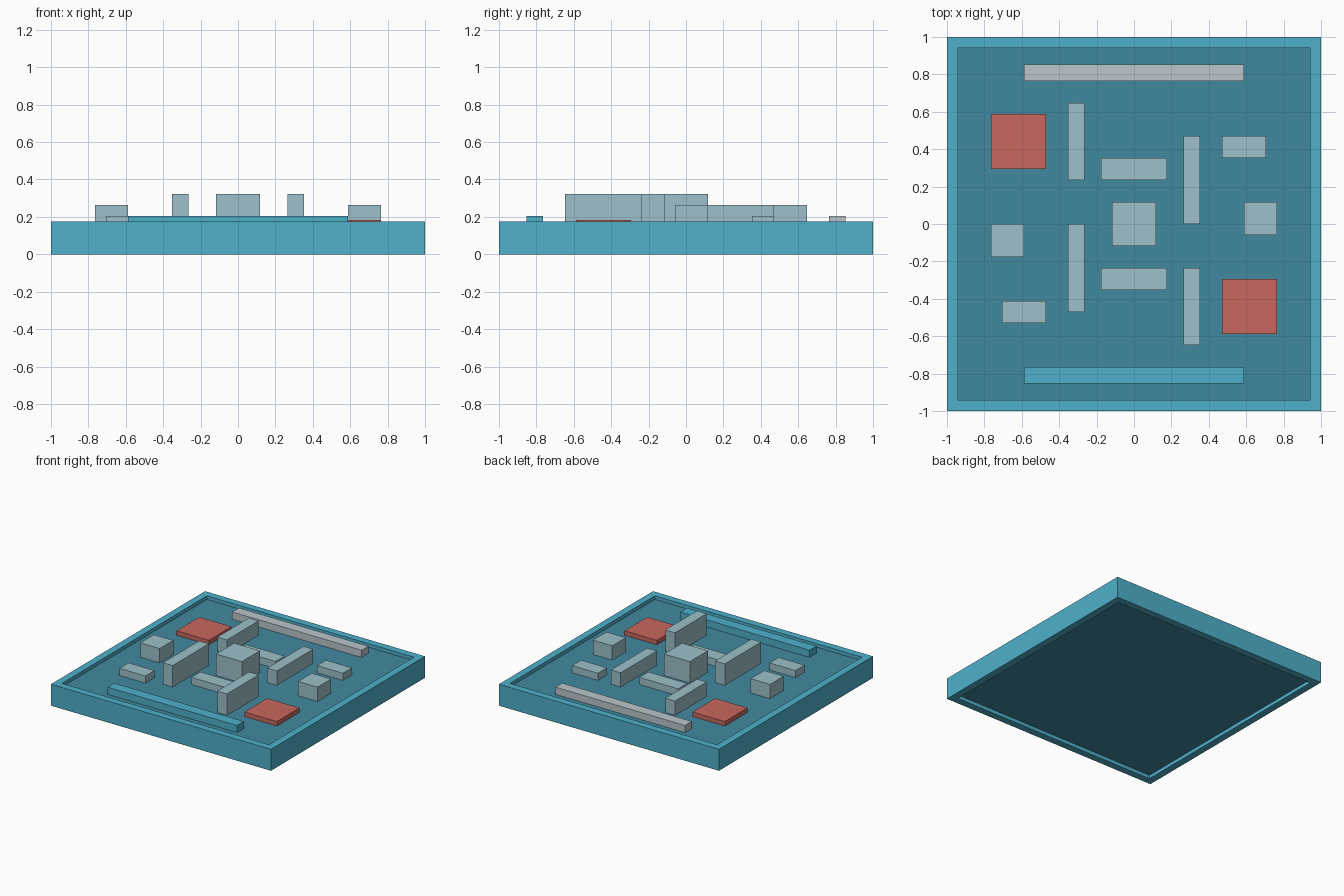
import bpy
import bmesh

UNIT = 2 / 34          # layout module: the tray is 34 modules wide
FLOOR_LOW, FLOOR_TOP, RIM_TOP = 0.5, 2.5, 3.0

if "Cube" in bpy.data.objects:
    bpy.data.objects.remove(bpy.data.objects["Cube"], do_unlink=True)


def material(name, rgb):
    # sRGB bytes to linear colour
    lin = [((c / 255 + 0.055) / 1.055) ** 2.4 for c in rgb]
    mat = bpy.data.materials.new(name)
    mat.use_nodes = True
    mat.diffuse_color = (*lin, 1)
    mat.node_tree.nodes["Principled BSDF"].inputs["Base Color"].default_value = (*lin, 1)
    return mat


def add_object(name, bm, mat):
    bmesh.ops.recalc_face_normals(bm, faces=bm.faces)
    mesh = bpy.data.meshes.new(name)
    bm.to_mesh(mesh)
    bm.free()
    mesh.materials.append(mat)
    obj = bpy.data.objects.new(name, mesh)
    bpy.context.collection.objects.link(obj)
    return obj


def box(name, x, y, z, mat):
    """Box from (low, high) ranges in modules."""
    bm = bmesh.new()
    bmesh.ops.create_cube(bm, size=1)
    for v in bm.verts:
        for axis, (low, high) in enumerate((x, y, z)):
            v.co[axis] = (high if v.co[axis] > 0 else low) * UNIT
    return add_object(name, bm, mat)


def frame(name, outer, inner, height, mat):
    """Square open frame: a flat ring extruded upwards."""
    bm = bmesh.new()
    corners = [(-1, -1), (1, -1), (1, 1), (-1, 1)]
    rings = [[bm.verts.new((sx * r * UNIT, sy * r * UNIT, 0)) for sx, sy in corners]
             for r in (outer, inner)]
    for i in range(4):
        j = (i + 1) % 4
        bm.faces.new((rings[0][i], rings[0][j], rings[1][j], rings[1][i]))
    new = bmesh.ops.extrude_face_region(bm, geom=bm.faces[:])["geom"]
    top = [g for g in new if isinstance(g, bmesh.types.BMVert)]
    bmesh.ops.translate(bm, verts=top, vec=(0, 0, height * UNIT))
    return add_object(name, bm, mat)


rim_blue = material("bright blue", (78, 176, 203))
floor_blue = material("deep blue", (65, 137, 160))
block_grey = material("blue grey", (157, 193, 203))
pale_grey = material("pale grey", (186, 198, 204))
pad_red = material("soft red", (200, 104, 94))

# Tray: rim and raised floor
frame("rim", 17, 16, RIM_TOP, rim_blue)
box("floor", (-16, 16), (-16, 16), (FLOOR_LOW, FLOOR_TOP), floor_blue)


def on_floor(name, x, y, height, mat=block_grey):
    return box(name, x, y, (FLOOR_TOP, FLOOR_TOP + height), mat)


# End bars
on_floor("front_bar", (-10, 10), (-14.5, -13), 1, rim_blue)
on_floor("back_bar", (-10, 10), (13, 14.5), 1, pale_grey)

# Corner pads
on_floor("left_pad", (8, 13), (-10, -5), 0.63, pad_red)
on_floor("right_pad", (-13, -8), (5, 10), 0.63, pad_red)

# Centre block and the low walls before and behind it
on_floor("centre_block", (-2, 2), (-2, 2), 3)
on_floor("front_low_wall", (-3, 3), (-6, -4), 1)
on_floor("back_low_wall", (-3, 3), (4, 6), 1)

# Long walls
on_floor("right_front_wall", (-6, -4.5), (-8, 0), 3)
on_floor("right_back_wall", (-6, -4.5), (4, 11), 2)
on_floor("left_front_wall", (4.5, 6), (-11, -4), 3)
on_floor("left_back_wall", (4.5, 6), (0, 8), 2)

# Side crates and low covers
on_floor("right_crate", (-13, -10), (-3, 0), 2)
on_floor("left_crate", (10, 13), (-1, 2), 2)
on_floor("right_low_cover", (-12, -8), (-9, -7), 1)
on_floor("left_low_cover", (8, 12), (6, 8), 1)
